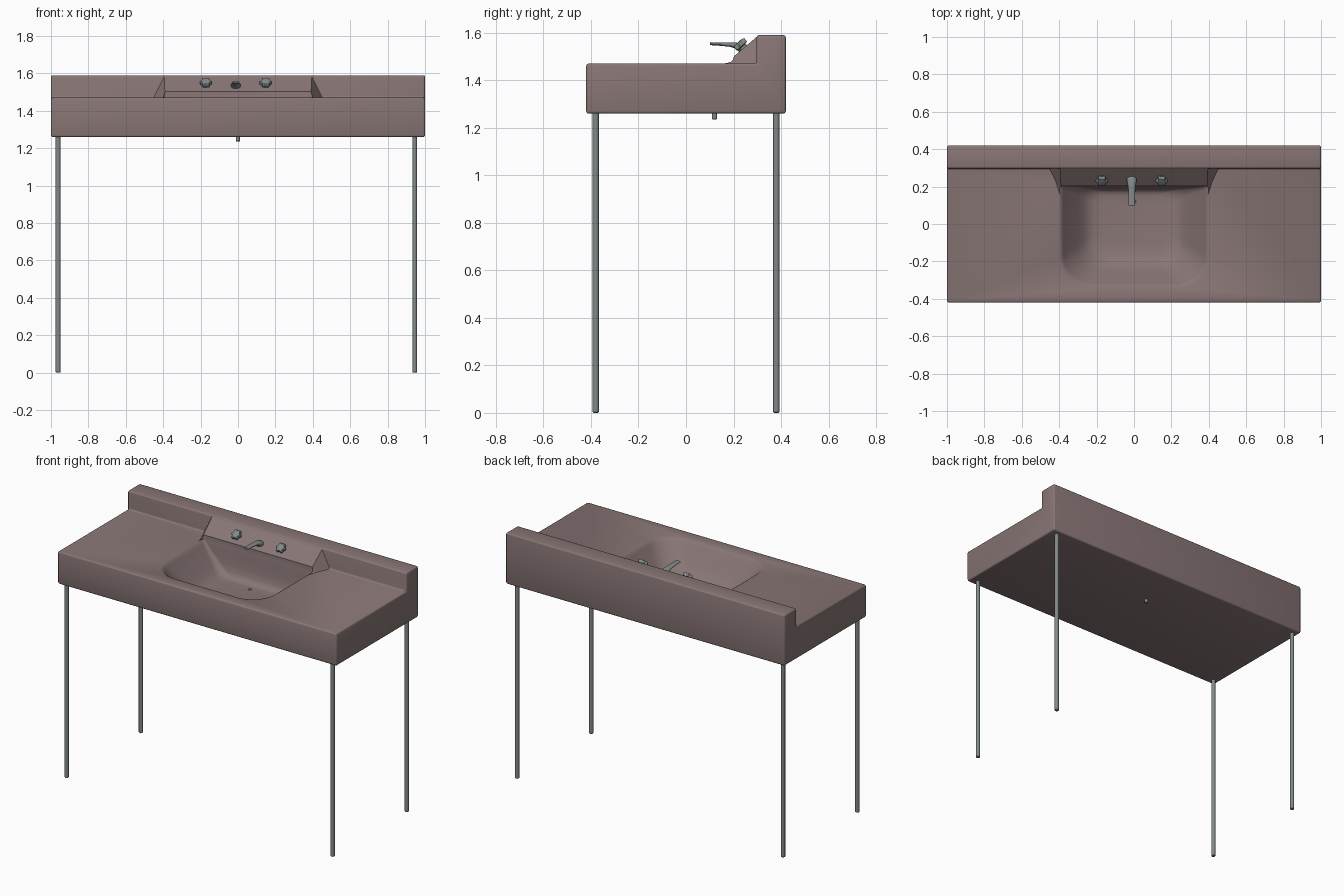
import bpy, bmesh, math
from mathutils import Vector

if "Cube" in bpy.data.objects:
    bpy.data.objects.remove(bpy.data.objects["Cube"])


def material(name, rgb):
    m = bpy.data.materials.new(name)
    m.diffuse_color = (*rgb, 1)
    m.use_nodes = True
    m.node_tree.nodes["Principled BSDF"].inputs["Base Color"].default_value = m.diffuse_color
    return m


ENAMEL = material("enamel", (0.25, 0.18, 0.18))
METAL = material("metal", (0.22, 0.25, 0.25))


def make(name, verts, faces, mat):
    me = bpy.data.meshes.new(name)
    me.from_pydata(verts, [], faces)
    bm = bmesh.new()
    bm.from_mesh(me)
    bmesh.ops.recalc_face_normals(bm, faces=bm.faces)
    bm.to_mesh(me)
    bm.free()
    me.materials.append(mat)
    ob = bpy.data.objects.new(name, me)
    bpy.context.collection.objects.link(ob)
    return ob


def loft(name, rings, mat):
    n = len(rings[0])
    faces = [list(range(n)), list(range((len(rings) - 1) * n, len(rings) * n))]
    for r in range(len(rings) - 1):
        for i in range(n):
            j = (i + 1) % n
            faces.append((r * n + i, r * n + j, r * n + n + j, r * n + n + i))
    return make(name, [v for r in rings for v in r], faces, mat)


def activate(ob):
    bpy.ops.object.select_all(action='DESELECT')
    ob.select_set(True)
    bpy.context.view_layer.objects.active = ob


def smooth(ob, angle=35):
    activate(ob)
    bpy.ops.object.shade_smooth_by_angle(angle=math.radians(angle))


def ellipse_ring(c, u, v, a, b, n=20, lobes=0):
    ring = []
    for i in range(n):
        t = math.tau * i / n
        k = 1 + (0.14 * math.cos(lobes * t) if lobes else 0)
        ring.append(Vector(c) + Vector(u) * a * k * math.cos(t) + Vector(v) * b * k * math.sin(t))
    return ring


# Countertop with backsplash: side profile extruded along x
profile = [(-.42, 1.26), (.42, 1.26), (.42, 1.59), (.297, 1.59), (.297, 1.47), (-.42, 1.47)]
counter = loft("counter", [[(x, y, z) for y, z in profile] for x in (-1, 1)], ENAMEL)
bev = counter.modifiers.new("bevel", 'BEVEL')
bev.width, bev.segments = 0.01, 3

# Sloped faucet deck with flared sides
half = [(.39, .13, 1.468), (.39, .18, 1.482), (.395, .305, 1.589), (.465, .305, 1.45), (.39, .13, 1.45)]
verts = half + [(-x, y, z) for x, y, z in half]
faces = [(i, (i + 1) % 5, (i + 1) % 5 + 5, i + 5) for i in range(5)]
for o in (0, 5):
    faces += [(o, o + 1, o + 3), (o + 1, o + 2, o + 3), (o, o + 3, o + 4)]
deck = make("faucet_deck_helper", verts, faces, ENAMEL)


# Basin hollow: stacked rounded rectangles
def basin_ring(z, w, front, back, rf, rb, n=10):
    ring = []
    corners = [(w - rb, back - rb, rb, 0), (rb - w, back - rb, rb, 90),
               (rf - w, front + rf, rf, 180), (w - rf, front + rf, rf, 270)]
    for x, y, r, a in corners:
        for i in range(n):
            t = math.radians(a + 90 * i / (n - 1))
            ring.append((x + r * math.cos(t), y + r * math.sin(t), z))
    return ring


levels = [(1.60, .398, -.342, .204, .16, .015), (1.472, .398, -.342, .204, .16, .015),
          (1.465, .386, -.330, .203, .16, .015), (1.45, .376, -.318, .202, .16, .02),
          (1.41, .345, -.290, .20, .15, .03), (1.36, .303, -.255, .197, .14, .04),
          (1.32, .268, -.222, .190, .13, .05), (1.298, .240, -.190, .180, .12, .06),
          (1.288, .210, -.155, .167, .10, .06), (1.284, .170, -.115, .150, .08, .06)]
hollow = loft("basin_cutter", [basin_ring(*l) for l in levels], ENAMEL)

for helper, op in ((deck, 'UNION'), (hollow, 'DIFFERENCE')):
    mod = counter.modifiers.new("shape", 'BOOLEAN')
    mod.object, mod.operation, mod.solver = helper, op, 'EXACT'
activate(counter)
for mod in list(counter.modifiers):
    bpy.ops.object.modifier_apply(modifier=mod.name)
for helper in (deck, hollow):
    bpy.data.objects.remove(helper)
smooth(counter, 30)


# Legs and drain pipe
def tube(name, x, y, z0, z1, r):
    e = r * 0.25
    rings = [ellipse_ring((x, y, z), (1, 0, 0), (0, 1, 0), s, s, 20)
             for z, s in ((z0, r - e), (z0 + e, r), (z1 - e, r), (z1, r - e))]
    smooth(loft(name, rings, METAL))


for x, side in ((-.962, "left"), (.945, "right")):
    for y, end in ((-.38, "front"), (.38, "back")):
        tube(f"{end}_{side}_leg", x, y, 0, 1.265, .013)
tube("drain_pipe", 0, .12, 1.235, 1.288, .011)

# Lobed tap handles, standing off the slope
normal = Vector((0, -.67, .742))
along = Vector((0, .742, .67))
for x, side in ((-.172, "left"), (.148, "right")):
    base = Vector((x, .243, 1.536))
    rings = [ellipse_ring(base + normal * h, (1, 0, 0), along, r, r, 48, lobes)
             for h, r, lobes in ((-.01, .019, 0), (.008, .017, 0), (.012, .028, 6),
                                 (.027, .029, 6), (.032, .025, 6), (.034, .012, 0))]
    smooth(loft(f"{side}_tap_handle", rings, METAL), 40)

# Spout: round base sweeping forward into a flat tip
path = [(.255, 1.522, .027, .022, 48), (.232, 1.537, .026, .019, 42), (.212, 1.546, .022, .013, 25),
        (.185, 1.550, .019, .009, 8), (.145, 1.552, .018, .007, 2), (.100, 1.554, .018, .006, 0)]
rings = []
for y, z, a, b, tilt in path:
    t = math.radians(tilt)
    rings.append(ellipse_ring((-.012, y, z), (1, 0, 0), (0, math.sin(t), math.cos(t)), a, b, 24))
smooth(loft("spout", rings, METAL), 40)
